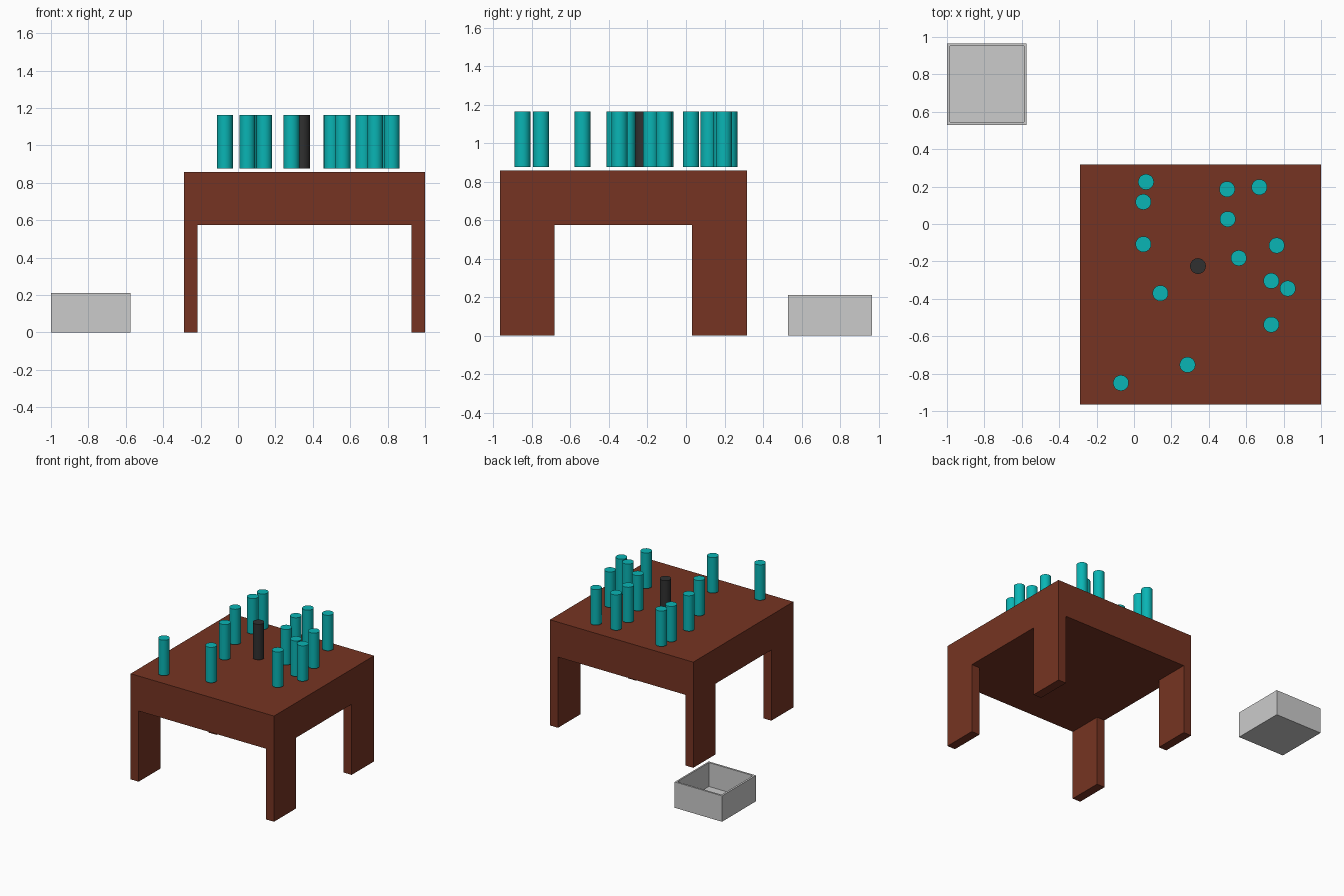
import bpy
import math

if "Cube" in bpy.data.objects:
    bpy.data.objects.remove(bpy.data.objects["Cube"])


def material(name, rgb):
    m = bpy.data.materials.new(name)
    m.diffuse_color = (*rgb, 1)
    m.use_nodes = True
    m.node_tree.nodes["Principled BSDF"].inputs["Base Color"].default_value = m.diffuse_color
    return m


wood = material("wood", (0.18, 0.034, 0.016))
teal = material("teal", (0.003, 0.46, 0.46))
charcoal = material("charcoal", (0.03, 0.03, 0.03))


def box(name, x, y, z, mat=None):
    """Box from (low, high) ranges on each axis."""
    ranges = (x, y, z)
    bpy.ops.mesh.primitive_cube_add(size=1, location=[sum(r) / 2 for r in ranges])
    ob = bpy.context.object
    ob.name = name
    ob.scale = [r[1] - r[0] for r in ranges]
    bpy.ops.object.transform_apply(location=False, rotation=False, scale=True)
    if mat:
        ob.data.materials.append(mat)
    return ob


def cut(ob, cutter):
    mod = ob.modifiers.new(cutter.name, 'BOOLEAN')
    mod.operation = 'DIFFERENCE'
    mod.solver = 'EXACT'
    mod.object = cutter
    cutter.hide_render = True
    cutter.hide_set(True)


def peg(name, x, y, mat):
    bpy.ops.mesh.primitive_cylinder_add(vertices=48, radius=0.042, depth=0.288,
                                        location=(x, y, 1.019))
    ob = bpy.context.object
    ob.name = name
    ob.data.materials.append(mat)
    bpy.ops.object.shade_smooth_by_angle(angle=math.radians(40))


# Table: one block with two crossing tunnels, leaving top and four legs
table = box("table", (-0.288, 1.0), (-0.966, 0.318), (0, 0.858), wood)
cut(table, box("front_tunnel_cutter", (-0.216, 0.927), (-1.2, 0.6), (-0.2, 0.574)))
cut(table, box("side_tunnel_cutter", (-0.5, 1.2), (-0.684, 0.03), (-0.2, 0.574)))

# Open tray on the floor
tray = box("tray", (-1.0, -0.575), (0.53, 0.966), (0, 0.21))
cut(tray, box("tray_hollow_cutter", (-0.984, -0.588), (0.546, 0.951), (0.016, 0.4)))

# Upright pegs hovering just above the table top
spots = [(0.064, 0.225), (0.05, 0.118), (0.05, -0.108), (0.141, -0.37),
         (-0.07, -0.85), (0.286, -0.753), (0.498, 0.186), (0.501, 0.026),
         (0.67, 0.197), (0.763, -0.115), (0.56, -0.182), (0.734, -0.304),
         (0.822, -0.345), (0.734, -0.538)]
for i, (x, y) in enumerate(spots):
    peg(f"peg_{i + 1}", x, y, teal)
peg("dark_peg", 0.342, -0.225, charcoal)
